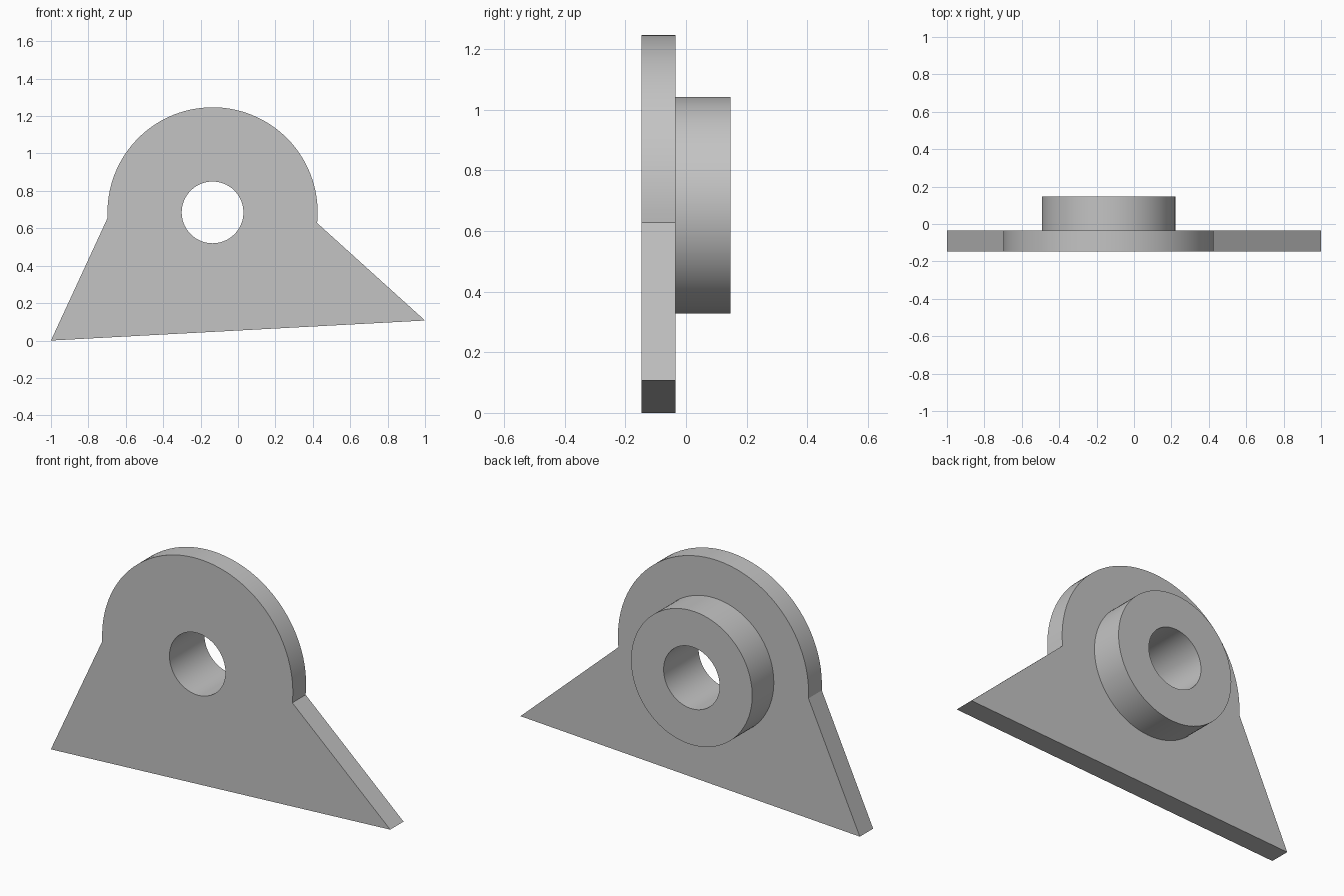
import bpy, bmesh
from math import sin, cos, radians, tau

cube = bpy.data.objects.get("Cube")
if cube:
    bpy.data.objects.remove(cube)

CX, CZ = -0.136, 0.685                 # shared axis of arch, boss and hole
FRONT, BACK, BOSS_END = -0.147, -0.035, 0.147
ARCH_R, BOSS_R, HOLE_R = 0.562, 0.357, 0.165
SEGMENTS = 96

grey = bpy.data.materials.new("plain grey")
grey.use_nodes = True
colour = (0.55, 0.55, 0.55, 1)
grey.diffuse_color = colour
grey.node_tree.nodes["Principled BSDF"].inputs["Base Color"].default_value = colour


def arc(radius, start, end, steps):
    """Points on an arc about the shared axis, in the x-z plane."""
    angles = [start + (end - start) * i / steps for i in range(steps + 1)]
    return [(CX + radius * cos(a), CZ + radius * sin(a)) for a in angles]


def circle(radius):
    return arc(radius, 0, tau, SEGMENTS)[:-1]


bm = bmesh.new()


def ring(points, y):
    """Closed loop of edges at depth y."""
    verts = [bm.verts.new((x, y, z)) for x, z in points]
    edges = [bm.edges.new((v, verts[i - 1])) for i, v in enumerate(verts)]
    return verts, edges


def wall(a, b):
    """Side faces joining two matching rings."""
    for i in range(len(a[0])):
        bm.faces.new((a[0][i - 1], a[0][i], b[0][i], b[0][i - 1]))


def flat(outer, inner):
    """Flat face between an outer and an inner ring."""
    bmesh.ops.triangle_fill(bm, edges=outer[1] + inner[1], use_beauty=True)


# Plate outline: round arch over a skewed triangular foot
outline = arc(ARCH_R, radians(-5.8), radians(183), SEGMENTS // 2)
outline += [(-1, 0), (1, 0.107)]

plate_front, plate_back = ring(outline, FRONT), ring(outline, BACK)
boss_base, boss_rim = ring(circle(BOSS_R), BACK), ring(circle(BOSS_R), BOSS_END)
hole_front, hole_back = ring(circle(HOLE_R), FRONT), ring(circle(HOLE_R), BOSS_END)

# Plate, boss and through hole as one closed solid
flat(plate_front, hole_front)
flat(plate_back, boss_base)
flat(boss_rim, hole_back)
wall(plate_front, plate_back)
wall(boss_base, boss_rim)
wall(hole_front, hole_back)
bmesh.ops.recalc_face_normals(bm, faces=bm.faces)

mesh = bpy.data.meshes.new("bossed_bracket")
bm.to_mesh(mesh)
bm.free()
mesh.materials.append(grey)
bracket = bpy.data.objects.new("bossed_bracket", mesh)
bpy.context.collection.objects.link(bracket)

# Smooth round walls, crisp edges
bpy.ops.object.select_all(action='DESELECT')
bracket.select_set(True)
bpy.context.view_layer.objects.active = bracket
bpy.ops.object.shade_smooth_by_angle(angle=radians(20))
